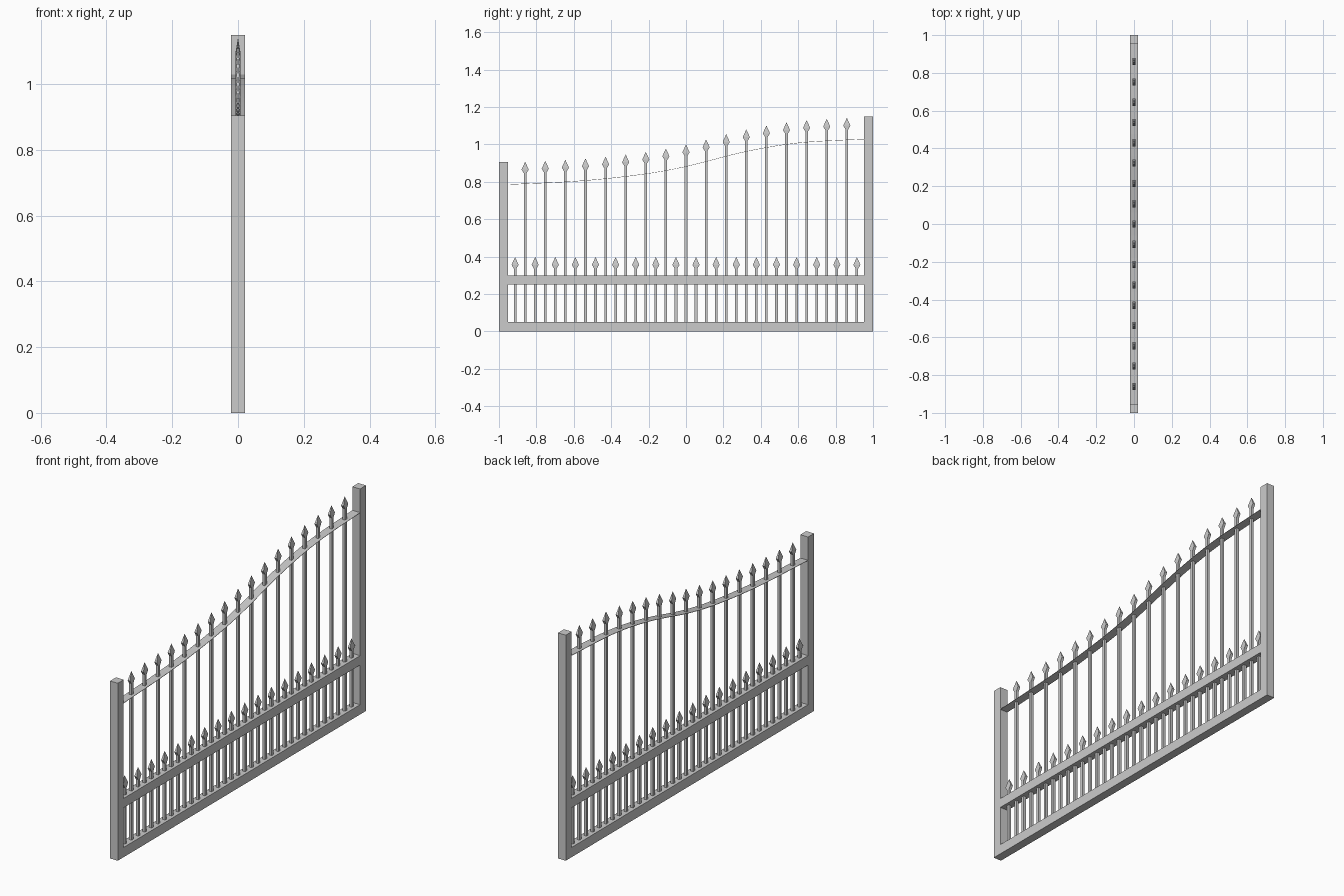
import bpy
import bmesh
from mathutils import Vector

cube = bpy.data.objects.get("Cube")
if cube:
    bpy.data.objects.remove(cube, do_unlink=True)

grey = bpy.data.materials.new("painted grey steel")
grey.use_nodes = True
colour = (0.6, 0.6, 0.6, 1)
grey.diffuse_color = colour
grey.node_tree.nodes["Principled BSDF"].inputs["Base Color"].default_value = colour

DEPTH = 0.044      # thickness of the frame
BAR = 0.014        # thickness of the bars
STEP = 0.1075      # spacing of bars of one kind


def finish(name, bm):
    mesh = bpy.data.meshes.new(name)
    bm.to_mesh(mesh)
    bm.free()
    mesh.materials.append(grey)
    obj = bpy.data.objects.new(name, mesh)
    bpy.context.collection.objects.link(obj)
    return obj


def box(name, y0, y1, z0, z1):
    bm = bmesh.new()
    bmesh.ops.create_cube(bm, size=1)
    bmesh.ops.scale(bm, vec=(DEPTH, y1 - y0, z1 - z0), verts=bm.verts)
    bmesh.ops.translate(bm, vec=(0, (y0 + y1) / 2, (z0 + z1) / 2), verts=bm.verts)
    return finish(name, bm)


def spear_bar(name, y, tip):
    """Square bar topped by a flattened spear head, as stacked rings."""
    bm = bmesh.new()
    h = BAR / 2
    rings = []
    for half_y, z in ((h, 0.045), (h, tip - 0.062), (0.019, tip - 0.042)):
        rings.append([bm.verts.new((sx * h, y + sy * half_y, z))
                      for sx, sy in ((-1, -1), (1, -1), (1, 1), (-1, 1))])
    for low, high in zip(rings, rings[1:]):
        for i in range(4):
            j = (i + 1) % 4
            bm.faces.new((low[i], low[j], high[j], high[i]))
    apex = bm.verts.new((0, y, tip))
    for i in range(4):
        bm.faces.new((rings[-1][i], rings[-1][(i + 1) % 4], apex))
    bm.faces.new(rings[0][::-1])
    return finish(name, bm)


# Height of the curved rail, interpolated smoothly through a few points
CURVE = [(-0.96, 0.785), (-0.55, 0.806), (-0.22, 0.842), (0, 0.882),
         (0.32, 0.962), (0.6, 1.008), (0.96, 1.029)]


def rail_height(y):
    def slope(k):
        a, b = CURVE[max(k - 1, 0)], CURVE[min(k + 1, len(CURVE) - 1)]
        return (b[1] - a[1]) / (b[0] - a[0])
    i = max(k for k in range(len(CURVE) - 1) if CURVE[k][0] <= y or k == 0)
    (y0, z0), (y1, z1) = CURVE[i], CURVE[i + 1]
    d = y1 - y0
    t = (y - y0) / d
    return (z0 * (1 + 2 * t) * (1 - t) ** 2 + z1 * t * t * (3 - 2 * t)
            + d * t * (1 - t) * (slope(i) * (1 - t) - slope(i + 1) * t))


# Frame
box("low_post", -1, -0.952, 0, 0.905)
box("tall_post", 0.952, 1, 0, 1.15)
box("bottom_rail", -0.952, 0.952, 0, 0.05)
box("middle_rail", -0.952, 0.952, 0.252, 0.3)

# Thin curved top rail
bm = bmesh.new()
SEGMENTS = 32
rows = []
for i in range(SEGMENTS + 1):
    y = -0.955 + 1.91 * i / SEGMENTS
    rows.append([bm.verts.new((s * DEPTH / 2, y, rail_height(y) + dz))
                 for s, dz in ((-1, -0.001), (1, -0.001), (1, 0.001), (-1, 0.001))])
for a, b in zip(rows, rows[1:]):
    for i in range(4):
        j = (i + 1) % 4
        bm.faces.new((a[i], a[j], b[j], b[i]))
bm.faces.new(rows[0][::-1])
bm.faces.new(rows[-1])
bmesh.ops.recalc_face_normals(bm, faces=bm.faces)
finish("curved_rail", bm)

# Tall bars follow the curve, short bars stand between them
for i in range(17):
    y = (i - 8) * STEP
    spear_bar("tall_bar", y, rail_height(y) + 0.118)
for i in range(18):
    spear_bar("short_bar", (i - 8.5) * STEP, 0.398)
